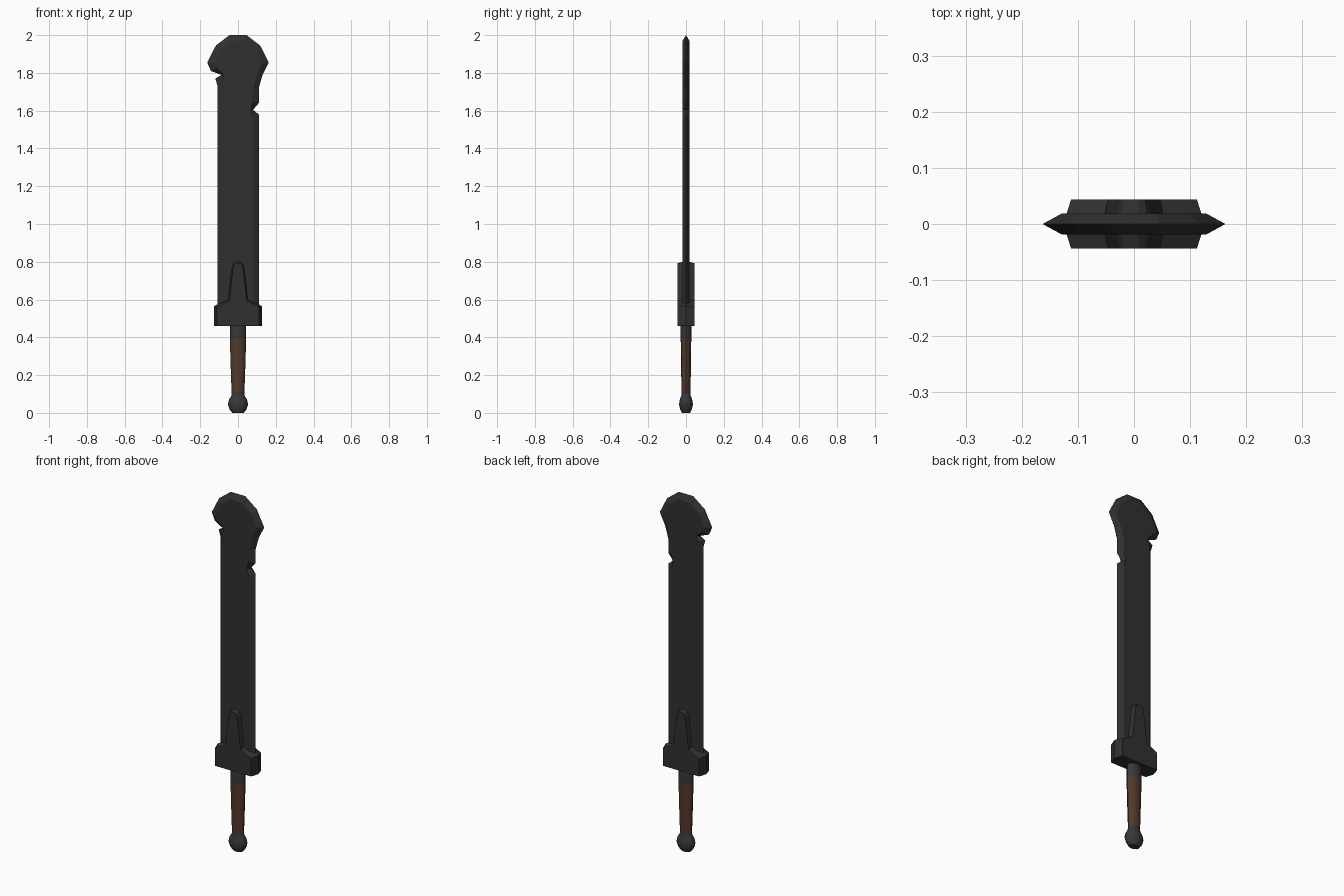
import bpy, bmesh, math

if "Cube" in bpy.data.objects:
    bpy.data.objects.remove(bpy.data.objects["Cube"])

def material(name, rgb):
    m = bpy.data.materials.new(name)
    m.diffuse_color = (*rgb, 1)
    m.use_nodes = True
    m.node_tree.nodes["Principled BSDF"].inputs["Base Color"].default_value = m.diffuse_color
    return m

dark_iron = material("dark iron", (0.030, 0.030, 0.030))
grey_steel = material("grey steel", (0.040, 0.040, 0.042))
brown_leather = material("brown leather", (0.085, 0.041, 0.025))

def finish(name, bm, mat):
    bmesh.ops.recalc_face_normals(bm, faces=bm.faces)
    me = bpy.data.meshes.new(name)
    bm.to_mesh(me)
    bm.free()
    me.materials.append(mat)
    ob = bpy.data.objects.new(name, me)
    bpy.context.collection.objects.link(ob)
    return ob

def bevelled_plate(name, pairs, half, mat):
    """Outer outline on y=0, inner outlines on both faces, sloped sides between."""
    bm = bmesh.new()
    edge = [bm.verts.new((ox, 0, oz)) for ox, oz, ix, iz in pairs]
    n = len(pairs)
    caps = []
    for s in (-1, 1):
        face = [bm.verts.new((ix, s * half, iz)) for ox, oz, ix, iz in pairs]
        caps.append(bm.faces.new(face))
        for i in range(n):
            j = (i + 1) % n
            bm.faces.new((edge[i], edge[j], face[j], face[i]))
    bmesh.ops.recalc_face_normals(bm, faces=bm.faces)
    bmesh.ops.triangulate(bm, faces=caps)
    return finish(name, bm, mat)

def oval_turned(name, rings, mat, sides=12):
    """Stack of oval rings (z, x radius, y radius), capped at both ends."""
    bm = bmesh.new()
    loops = []
    for z, rx, ry in rings:
        loops.append([bm.verts.new((rx * math.cos(2 * math.pi * k / sides),
                                    ry * math.sin(2 * math.pi * k / sides), z))
                      for k in range(sides)])
    for a, b in zip(loops, loops[1:]):
        for k in range(sides):
            m = (k + 1) % sides
            bm.faces.new((a[k], a[m], b[m], b[k]))
    bm.faces.new(loops[0])
    bm.faces.new(loops[-1])
    ob = finish(name, bm, mat)
    bpy.ops.object.select_all(action='DESELECT')
    ob.select_set(True)
    bpy.context.view_layer.objects.active = ob
    bpy.ops.object.shade_smooth_by_angle(angle=math.radians(40))
    return ob

# Blade: outer x, z then inner x, z, with a chipped notch on each edge
blade_outline = [
    (0.110, 0.57, 0.080, 0.57),
    (0.110, 1.58, 0.080, 1.565),
    (0.080, 1.605, 0.068, 1.605),
    (0.110, 1.64, 0.080, 1.65),
    (0.110, 1.72, 0.080, 1.71),
    (0.130, 1.79, 0.098, 1.78),
    (0.163, 1.855, 0.128, 1.852),
    (0.117, 1.945, 0.095, 1.922),
    (0.045, 2.0, 0.036, 1.968),
    (-0.045, 2.0, -0.036, 1.968),
    (-0.117, 1.945, -0.095, 1.922),
    (-0.163, 1.855, -0.128, 1.852),
    (-0.143, 1.81, -0.115, 1.825),
    (-0.088, 1.789, -0.079, 1.792),
    (-0.120, 1.77, -0.080, 1.77),
    (-0.108, 1.73, -0.080, 1.73),
    (-0.108, 0.57, -0.080, 0.57),
]
bevelled_plate("blade", blade_outline, 0.019, dark_iron)

# Guard with a raised tongue on both faces, mirrored left to right
half_guard = [
    (0.126, 0.46, 0.112, 0.46),
    (0.126, 0.565, 0.112, 0.56),
    (0.056, 0.605, 0.046, 0.594),
    (0.037, 0.770, 0.026, 0.768),
    (0.026, 0.795, 0.018, 0.786),
    (0.010, 0.805, 0.007, 0.793),
]
guard_outline = half_guard + [(-a, b, -c, d) for a, b, c, d in reversed(half_guard)]
bevelled_plate("guard", guard_outline, 0.044, dark_iron)

# Handle parts
oval_turned("collar", [(0.39, 0.042, 0.028), (0.465, 0.042, 0.029)], grey_steel)
oval_turned("grip", [(0.11, 0.034, 0.024), (0.25, 0.039, 0.026), (0.39, 0.043, 0.028)],
            brown_leather)
oval_turned("pommel", [(0.0, 0.030, 0.021), (0.018, 0.045, 0.031), (0.045, 0.053, 0.037),
                       (0.07, 0.048, 0.033), (0.09, 0.035, 0.025), (0.11, 0.034, 0.024)],
            grey_steel)
